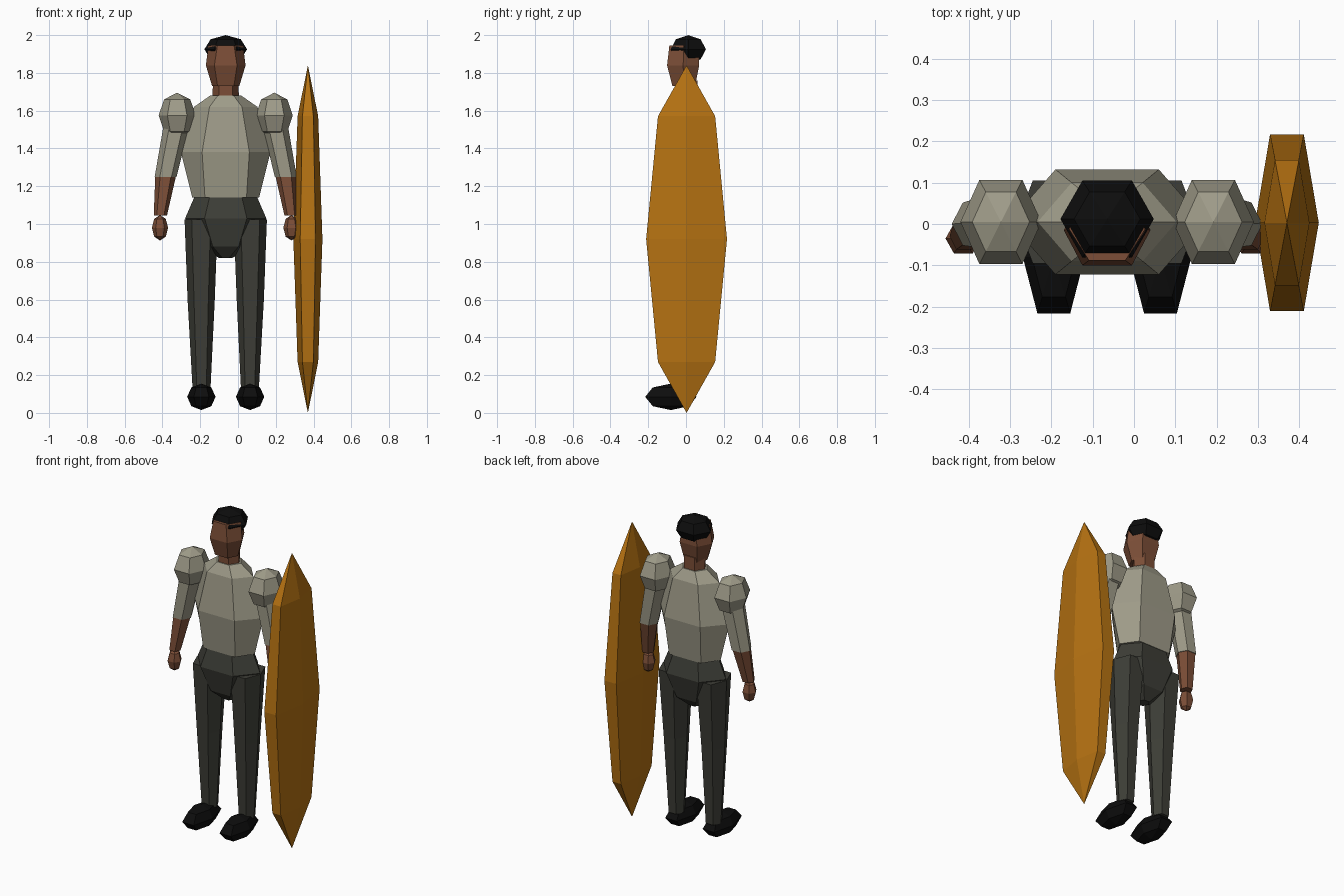
import bpy, bmesh, math

if "Cube" in bpy.data.objects:
    bpy.data.objects.remove(bpy.data.objects["Cube"])

CX = -0.065  # centre line of the figure


def material(name, rgb):
    m = bpy.data.materials.new(name)
    m.diffuse_color = (*rgb, 1)
    m.use_nodes = True
    m.node_tree.nodes["Principled BSDF"].inputs["Base Color"].default_value = m.diffuse_color
    return m


SHIRT = material("stone_cloth", (0.345, 0.33, 0.25))
SKIN = material("brown_skin", (0.2, 0.076, 0.038))
TROUSERS = material("dark_cloth", (0.047, 0.048, 0.038))
BLACK = material("black", (0.004, 0.004, 0.004))
BOARD = material("orange", (0.47, 0.17, 0.006))


def loft(name, rings, mat):
    """Join six-sided rings given as (x, y, z, half width, half depth, corner half width)."""
    bm = bmesh.new()
    loops = []
    for x, y, z, rx, ry, c in rings:
        pts = [(rx, 0), (c, ry), (-c, ry), (-rx, 0), (-c, -ry), (c, -ry)]
        loops.append([bm.verts.new((x + px, y + py, z)) for px, py in pts])
    for a, b in zip(loops, loops[1:]):
        for i in range(6):
            j = (i + 1) % 6
            bm.faces.new((a[i], a[j], b[j], b[i]))
    bm.faces.new(loops[0])
    bm.faces.new(loops[-1])
    bmesh.ops.remove_doubles(bm, verts=bm.verts, dist=1e-5)
    bmesh.ops.recalc_face_normals(bm, faces=bm.faces)
    mesh = bpy.data.meshes.new(name)
    bm.to_mesh(mesh)
    bm.free()
    mesh.materials.append(mat)
    obj = bpy.data.objects.new(name, mesh)
    bpy.context.collection.objects.link(obj)
    return obj


def ball(name, centre, rx, ry, rz, mat):
    """Faceted ball: six sides, poles up and down, ry measured to the flat."""
    x, y, z = centre
    rings = []
    for k in range(5):
        a = math.pi * k / 4
        s = math.sin(a) if 0 < k < 4 else 0
        rings.append((x, y, z - rz * math.cos(a), rx * s, ry * s, rx * s * 0.53))
    return loft(name, rings, mat)


# Head, neck and hair
loft("head", [
    (CX, -0.012, 1.73, 0.072, 0.06, 0.043),
    (CX, -0.015, 1.84, 0.105, 0.085, 0.06),
    (CX, -0.012, 1.945, 0.092, 0.076, 0.044)], SKIN)
loft("neck", [
    (CX, 0.005, 1.63, 0.07, 0.055, 0.036),
    (CX, 0.005, 1.76, 0.068, 0.055, 0.035)], SKIN)
ball("hair", (CX, 0.012, 1.925), 0.113, 0.093, 0.075, BLACK)

# Torso and pelvis
loft("torso", [
    (CX, 0.005, 1.14, 0.177, 0.098, 0.11),
    (CX, 0.005, 1.38, 0.237, 0.127, 0.125),
    (CX, 0.005, 1.62, 0.168, 0.095, 0.086),
    (CX, 0.005, 1.68, 0.082, 0.06, 0.042)], SHIRT)
loft("pelvis", [
    (CX, 0.005, 0.82, 0.035, 0.03, 0.018),
    (CX, 0.005, 0.88, 0.13, 0.085, 0.068),
    (CX, 0.005, 1.03, 0.215, 0.122, 0.112),
    (CX, 0.005, 1.145, 0.165, 0.094, 0.085)], TROUSERS)

# Limbs on both sides
for s, side in ((-1, "left"), (1, "right")):
    def at(d):
        return CX + s * d

    loft(side + "_leg", [
        (at(0.128), 0.0, 0.12, 0.047, 0.045, 0.025),
        (at(0.13), 0.0, 0.6, 0.072, 0.072, 0.038),
        (at(0.13), 0.005, 1.025, 0.088, 0.1, 0.05)], TROUSERS)
    ball(side + "_shoe", (at(0.129), -0.08, 0.085), 0.075, 0.136, 0.07, BLACK)
    ball(side + "_shoulder", (at(0.257), 0.005, 1.575), 0.098, 0.102, 0.12, SHIRT)
    loft(side + "_sleeve", [
        (at(0.318), 0.0, 1.25, 0.058, 0.052, 0.031),
        (at(0.25), 0.005, 1.575, 0.07, 0.065, 0.037)], SHIRT)
    loft(side + "_forearm", [
        (at(0.346), -0.03, 1.045, 0.035, 0.032, 0.019),
        (at(0.318), 0.0, 1.255, 0.055, 0.049, 0.029)], SKIN)
    ball(side + "_hand", (at(0.348), -0.035, 0.98), 0.043, 0.036, 0.067, SKIN)

# Tall pointed board carried at the side
ball("board", (0.37, 0.003, 0.92), 0.077, 0.214, 0.92, BOARD)
